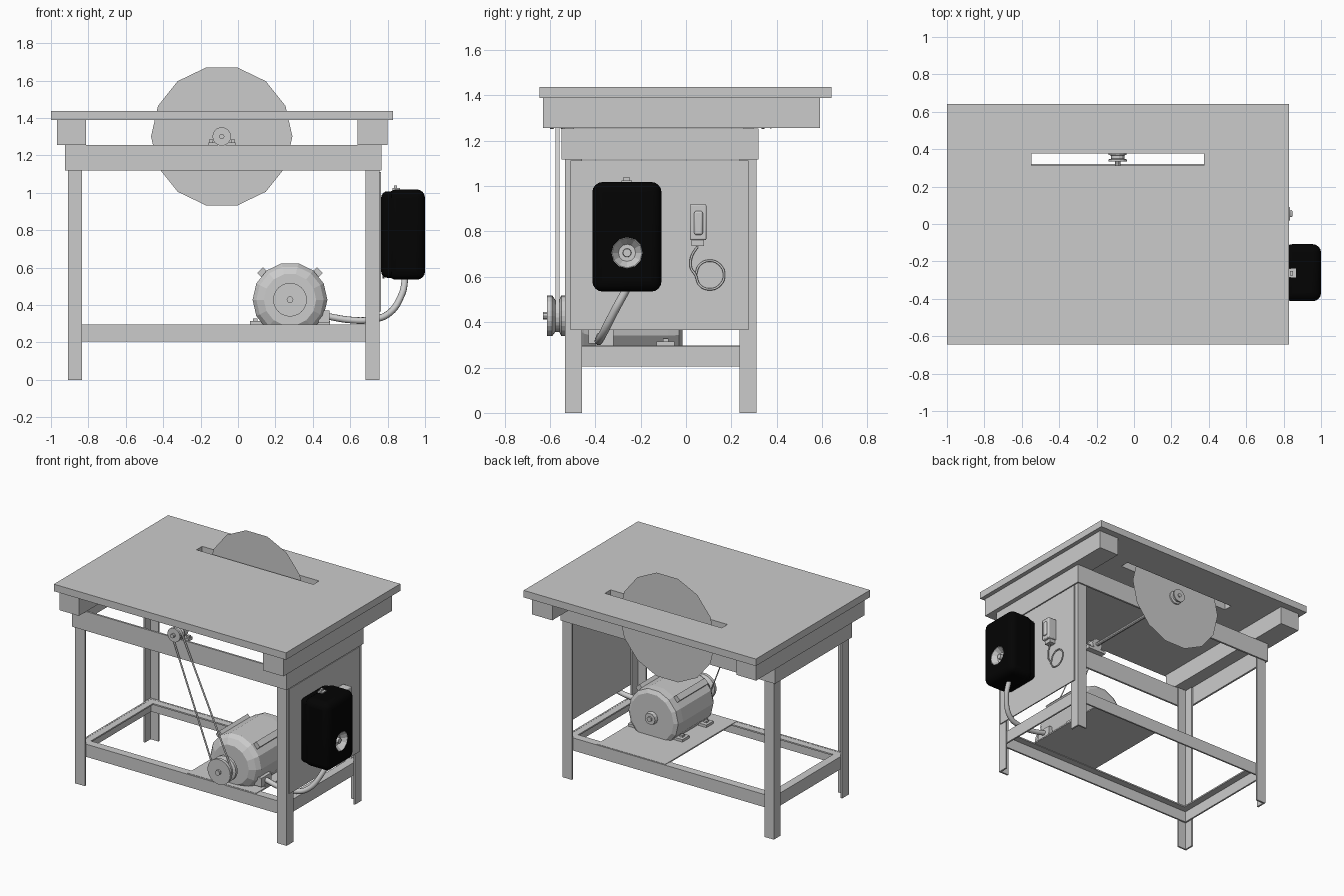
import bpy, bmesh
from math import sin, cos, pi, atan2, acos, hypot

if "Cube" in bpy.data.objects:
    bpy.data.objects.remove(bpy.data.objects["Cube"])


def new_obj(name, bm, mat=None):
    bmesh.ops.recalc_face_normals(bm, faces=bm.faces)
    me = bpy.data.meshes.new(name)
    bm.to_mesh(me)
    bm.free()
    ob = bpy.data.objects.new(name, me)
    bpy.context.collection.objects.link(ob)
    if mat:
        me.materials.append(mat)
    return ob


def smooth(ob):
    bpy.ops.object.select_all(action='DESELECT')
    ob.select_set(True)
    bpy.context.view_layer.objects.active = ob
    bpy.ops.object.shade_smooth_by_angle(angle=0.7)


def box(name, x, y, z, mat=None, bevel=0, segs=4):
    bm = bmesh.new()
    bmesh.ops.create_cube(bm, size=1)
    for v in bm.verts:
        for i, (a, b) in enumerate((x, y, z)):
            v.co[i] = a if v.co[i] < 0 else b
    ob = new_obj(name, bm, mat)
    if bevel:
        m = ob.modifiers.new("bevel", 'BEVEL')
        m.width, m.segments = bevel, segs
        smooth(ob)
    return ob


def lathe(name, center, profile, n=14, axis='y', floor=None):
    """Turn (position, radius) pairs about an axis through center (x,z) or (y,z)."""
    bm = bmesh.new()
    rings = []
    for p, r in profile:
        ring = []
        for i in range(n):
            u, w = center[0] + r * cos(2 * pi * i / n), center[1] + r * sin(2 * pi * i / n)
            ring.append(bm.verts.new((u, p, w) if axis == 'y' else (p, u, w)))
        rings.append(ring)
    for a, b in zip(rings, rings[1:]):
        for i in range(n):
            j = (i + 1) % n
            bm.faces.new((a[i], a[j], b[j], b[i]))
    bm.faces.new(rings[0])
    if len(rings) > 1:
        bm.faces.new(rings[-1])
    if floor is not None:
        bmesh.ops.bisect_plane(bm, geom=bm.verts[:] + bm.edges[:] + bm.faces[:],
                               plane_co=(0, 0, floor), plane_no=(0, 0, 1), clear_inner=True)
        bmesh.ops.holes_fill(bm, edges=[e for e in bm.edges if e.is_boundary])
    return new_obj(name, bm)


def tube(name, pts, r):
    cu = bpy.data.curves.new(name, 'CURVE')
    cu.dimensions, cu.bevel_depth, cu.bevel_resolution = '3D', r, 3
    cu.use_fill_caps = True
    sp = cu.splines.new('BEZIER')
    sp.bezier_points.add(len(pts) - 1)
    for bp, p in zip(sp.bezier_points, pts):
        bp.co = p
        bp.handle_left_type = bp.handle_right_type = 'AUTO'
    ob = bpy.data.objects.new(name, cu)
    bpy.context.collection.objects.link(ob)
    return ob


def cut(ob, cutter):
    cutter.hide_render = True
    m = ob.modifiers.new("cut", 'BOOLEAN')
    m.operation, m.object = 'DIFFERENCE', cutter
    bpy.ops.object.select_all(action='DESELECT')
    bpy.context.view_layer.objects.active = ob
    ob.select_set(True)
    for mod in list(ob.modifiers):
        bpy.ops.object.modifier_apply(modifier=mod.name)
    bpy.data.objects.remove(cutter)


black = bpy.data.materials.new("black")
black.diffuse_color = (0.001, 0.001, 0.001, 1)
black.use_nodes = True
black.node_tree.nodes["Principled BSDF"].inputs["Base Color"].default_value = black.diffuse_color

# Table top with blade slot, and the two bearers under it
top = box("table_top", (-1, .83), (-.645, .642), (1.388, 1.438))
cut(top, box("slot_cutter", (-.547, .375), (.314, .378), (1.3, 1.5)))
box("left_bearer", (-.967, -.813), (-.63, .592), (1.256, 1.388))
box("right_bearer", (.64, .799), (-.63, .592), (1.256, 1.388))

# Upper frame plates
T = .014
Z = (1.118, 1.255)
box("upper_front_rail", (-.925, .767), (-.548, -.548 + T), Z)
box("upper_back_rail", (-.925, .767), (.32 - T, .32), Z)
box("upper_left_rail", (-.925, -.925 + T), (-.548 + T, .32 - T), Z)
box("upper_right_rail", (.767 - T, .767), (-.548 + T, .32 - T), Z)

# Angle-iron legs
for nx, x, sx in (("left", -.91, 1), ("right", .757, -1)):
    for ny, y, sy in (("front", -.533, 1), ("back", .31, -1)):
        xs, xt = sorted((x, x + sx * .075)), sorted((x, x + sx * .012))
        ys, yt = sorted((y, y + sy * .075)), sorted((y, y + sy * .012))
        box(f"{ny}_{nx}_leg_face", xs, yt, (0, 1.25))
        box(f"{ny}_{nx}_leg_side", xt, ys, (0, 1.25))

# Lower angle-iron rails
Z, F, W = (.205, .295), (.284, .294), .06
for n, y, s in (("front", -.521, 1), ("back", .298, -1)):
    box(f"lower_{n}_rail", (-.897, .744), sorted((y, y + s * .012)), Z)
    box(f"lower_{n}_flange", (-.897, .744), sorted((y, y + s * W)), F)
for n, x, s in (("left", -.897, 1), ("right", .744, -1)):
    box(f"lower_{n}_rail", sorted((x, x + s * .012)), (-.518, .292), Z)
    box(f"lower_{n}_flange", sorted((x, x + s * W)), (-.518, .292), F)
box("motor_plate", (-.04, .5), (-.51, .29), (.288, .297))
box("side_panel", (.757, .765), (-.51, .275), (.365, 1.112))

# Saw blade (thin sheet), arbor, pulley and bearings
A = (-.087, 1.301)
lathe("saw_blade", A, [(.334, .378)])
lathe("arbor_shaft", A, [(-.62, .014), (.385, .014)], 10)
lathe("arbor_flange", A, [(.334, .05), (.345, .05), (.349, .035), (.366, .035), (.37, .048), (.378, .048)])
lathe("arbor_pulley", A, [(-.60, .05), (-.585, .05), (-.572, .038), (-.562, .038), (-.55, .05), (-.54, .05)])
for n, y in (("front", -.515), ("back", .275)):
    lathe(f"{n}_bearing", A, [(y - .022, .042), (y + .022, .042)])
    box(f"{n}_bearing_foot", (-.158, -.014), (y - .022, y + .022), (1.25, 1.27))
    for x in (-.145, -.027):
        box(f"{n}_bearing_bolt", (x - .01, x + .01), (y - .01, y + .01), (1.27, 1.284))

# Motor, its pulley, lugs and feet
M = (.278, .428)
lathe("motor_body", M, [(-.475, .14), (-.45, .18), (-.42, .2), (-.08, .2), (-.03, .196), (-.015, .17)],
      14, 'y', .295)
lathe("motor_shaft", M, [(-.63, .018), (.02, .018)], 10)
lathe("motor_end_cap", M, [(-.016, .045), (.01, .04)], 12)
lathe("motor_pulley", M, [(-.612, .09), (-.59, .09), (-.575, .068), (-.56, .068), (-.55, .09), (-.53, .09)], 24)
for s, n in ((-1, "left"), (1, "right")):
    lathe(f"motor_{n}_lug", (M[0] + s * .145, .572), [(-.40, .03), (-.08, .03)], 4)
    for y in (-.36, -.09):
        fx, bx = M[0] + s * .16, M[0] + s * .185
        box(f"motor_{n}_foot", (fx - .055, fx + .055), (y - .04, y + .04), (.297, .315))
        box(f"motor_{n}_bolt", (bx - .012, bx + .012), (y - .012, y + .012), (.315, .328))
box("terminal_box", (.43, .488), (-.43, -.32), (.306, .37))

# Drive belt: thin strip round both pulleys
r1, r2 = .042, .072
dx, dz = M[0] - A[0], M[1] - A[1]
ang, a = atan2(dz, dx), acos((r1 - r2) / hypot(dx, dz))
path = [(A, r1, ang + a + (2 * pi - 2 * a) * i / 8) for i in range(9)]
path += [(M, r2, ang - a + 2 * a * i / 12) for i in range(13)]
bm = bmesh.new()
p, q = [[bm.verts.new((c[0] + r * cos(t), y, c[1] + r * sin(t))) for c, r, t in path] for y in (-.576, -.558)]
for i in range(len(path)):
    j = (i + 1) % len(path)
    bm.faces.new((p[i], p[j], q[j], q[i]))
new_obj("drive_belt", bm)

# Black starter box: base, lid with dished button, clip
box("starter_base", (.765, .855), (-.405, -.12), (.545, 1.008), black, .035)
lid = box("starter_lid", (.80, 1.0), (-.413, -.108), (.535, 1.018), black, .045)
B = (-.26, .706)
cut(lid, lathe("dish_cutter", B, [(.955, .045), (1.005, .072)], 12, 'x'))
smooth(lid)
lathe("start_dish", B, [(.95, .04), (.956, .072), (.999, .072), (.999, .066), (.962, .038)], 12, 'x')
lathe("start_button", B, [(.955, .02), (.985, .018)], 12, 'x')
box("starter_clip", (.825, .865), (-.285, -.238), (1.01, 1.025))
box("starter_clip_tip", (.835, .85), (-.275, -.25), (1.02, 1.04))

# Switch on the panel with its coiled cord
box("switch_body", (.765, .835), (.017, .09), (.762, .92), None, .006, 2)
box("switch_rocker", (.83, .848), (.036, .074), (.785, .89), None, .015, 3)
box("switch_neck", (.77, .815), (.025, .08), (.735, .762))
cord = [(.79, .052, .735), (.785, .025, .69), (.78, .022, .64)]
cord += [(.78 - .001 * i, .105 + .063 * cos(pi + pi * i / 4), .608 + .063 * sin(pi + pi * i / 4)) for i in range(9)]
tube("switch_cord", cord, .005)

# Conduit from starter box to motor
tube("conduit", [(.895, -.26, .55), (.875, -.312, .455), (.80, -.366, .35), (.70, -.383, .32),
                 (.60, -.385, .32), (.475, -.375, .34)], .018)
